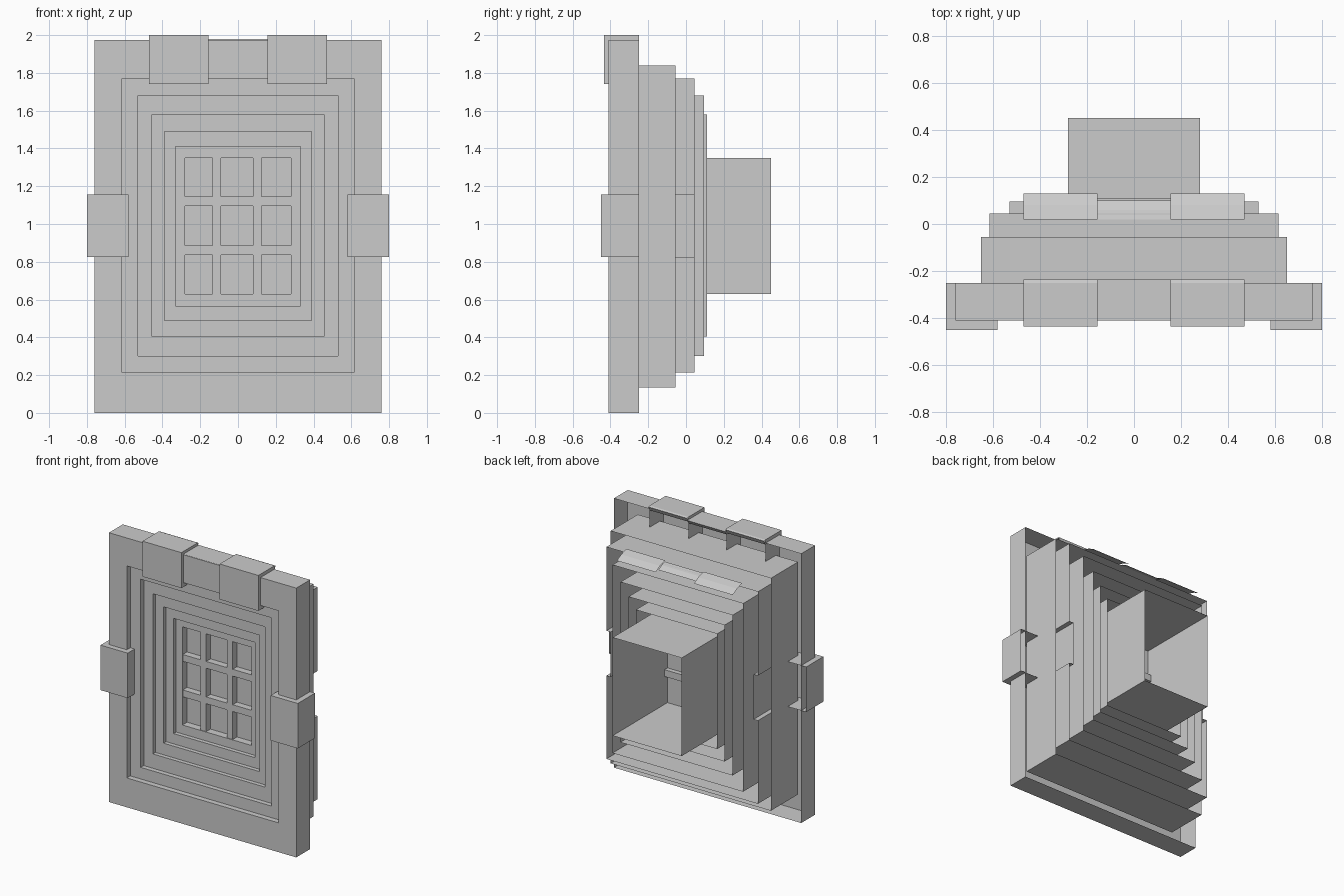
import bpy
import bmesh

cube = bpy.data.objects.get("Cube")
if cube:
    bpy.data.objects.remove(cube, do_unlink=True)

grey = bpy.data.materials.new("light_grey")
grey.use_nodes = True
grey.diffuse_color = (0.6, 0.6, 0.6, 1)
grey.node_tree.nodes["Principled BSDF"].inputs["Base Color"].default_value = (0.6, 0.6, 0.6, 1)


def finish(name, bm):
    mesh = bpy.data.meshes.new(name)
    bm.to_mesh(mesh)
    bm.free()
    mesh.materials.append(grey)
    obj = bpy.data.objects.new(name, mesh)
    bpy.context.collection.objects.link(obj)
    return obj


def rect(half, low, high):
    return [(-half, low), (half, low), (half, high), (-half, high)]


def bridge(bm, a, b):
    """Join two closed loops of points with quads."""
    va, vb = [bm.verts.new(p) for p in a], [bm.verts.new(p) for p in b]
    for i in range(len(va)):
        j = (i + 1) % len(va)
        bm.faces.new((va[i], va[j], vb[j], vb[i]))


def sleeve(name, loop, front, back):
    bm = bmesh.new()
    bridge(bm, [(x, front, z) for x, z in loop], [(x, back, z) for x, z in loop])
    return finish(name, bm)


def ring(name, outer, inner, y):
    bm = bmesh.new()
    bridge(bm, [(x, y, z) for x, z in outer], [(x, y, z) for x, z in inner])
    return finish(name, bm)


def block(name, x, y, z, open_back=False):
    """Box between ranges, optionally without its back face."""
    bm = bmesh.new()
    bmesh.ops.create_cube(bm, size=1)
    for v in bm.verts:
        v.co = [r[0] if c < 0 else r[1] for c, r in zip(v.co, (x, y, z))]
    if open_back:
        bm.normal_update()
        bmesh.ops.delete(bm, geom=[f for f in bm.faces if f.normal.y > 0.9], context='FACES')
    return finish(name, bm)


def flap(name, x0, x1, profile):
    """Thin bent sheet running along x."""
    bm = bmesh.new()
    rows = [(bm.verts.new((x0, y, z)), bm.verts.new((x1, y, z))) for y, z in profile]
    for (a, b), (c, d) in zip(rows, rows[1:]):
        bm.faces.new((a, b, d, c))
    return finish(name, bm)


# Nested sleeves, each open at the back
outer = rect(0.76, 0, 1.975)
collar = rect(0.65, 0.135, 1.84)
opening = rect(0.615, 0.215, 1.77)
steps = [rect(0.53, 0.30, 1.68), rect(0.455, 0.405, 1.58), rect(0.39, 0.49, 1.49),
         rect(0.33, 0.565, 1.41), rect(0.28, 0.63, 1.35)]
fronts = [-0.37, -0.335, -0.305, -0.275, -0.245]
backs = [0.095, 0.11, 0.11, 0.11, 0.45]

sleeve("outer_frame_wall", outer, -0.41, -0.25)
ring("outer_frame_face", outer, opening, -0.41)
sleeve("collar_wall", collar, -0.37, -0.055)
sleeve("opening_jamb", opening, -0.41, -0.25)

# Opening wall continues back with a notch on each side
notch = [(0.615, 0.825), (0.58, 0.825), (0.58, 1.155), (0.615, 1.155)]
notched = opening[:2] + notch + opening[2:] + [(-x, z) for x, z in reversed(notch)]
sleeve("notched_wall", notched, -0.25, 0.045)

previous = collar
for i, (loop, front, back) in enumerate(zip(steps, fronts, backs)):
    ring(f"step_face_{i + 1}", previous, loop, front)
    sleeve(f"step_wall_{i + 1}", loop, front, back)
    previous = loop

# Window panes and crossing bars
block("window_pane", (-0.28, 0.28), (-0.19, -0.185), (0.63, 1.35))
for i, (x, z) in enumerate([(-0.1125, 0.86), (0.1025, 1.12)]):
    block(f"upright_bar_{i + 1}", (x - 0.0225, x + 0.0225), (-0.24, -0.15), (0.63, 1.35))
    block(f"cross_bar_{i + 1}", (-0.28, 0.28), (-0.24, -0.15), (z - 0.025, z + 0.025))

# Clamps on the top and sides, with bent flaps at the rear
for side, s in (("left", 1), ("right", -1)):
    block(f"{side}_top_clamp", sorted((s * 0.155, s * 0.47)), (-0.435, -0.25), (1.74, 2.0), True)
    flap(f"{side}_top_lip", s * 0.155, s * 0.47, [(-0.25, 2.0), (-0.235, 1.995), (-0.25, 1.965)])
    flap(f"{side}_rear_flap", s * 0.155, s * 0.47, [(0.02, 1.785), (0.08, 1.767), (0.13, 1.74)])
    block(f"{side}_side_clamp", sorted((s * 0.58, s * 0.80)), (-0.45, -0.25), (0.825, 1.155), True)
flap("centre_top_lip", -0.155, 0.155, [(-0.41, 1.98), (-0.235, 1.98), (-0.25, 1.955)])
flap("centre_rear_flap", -0.155, 0.155, [(0.02, 1.775), (0.06, 1.765), (0.10, 1.745)])
